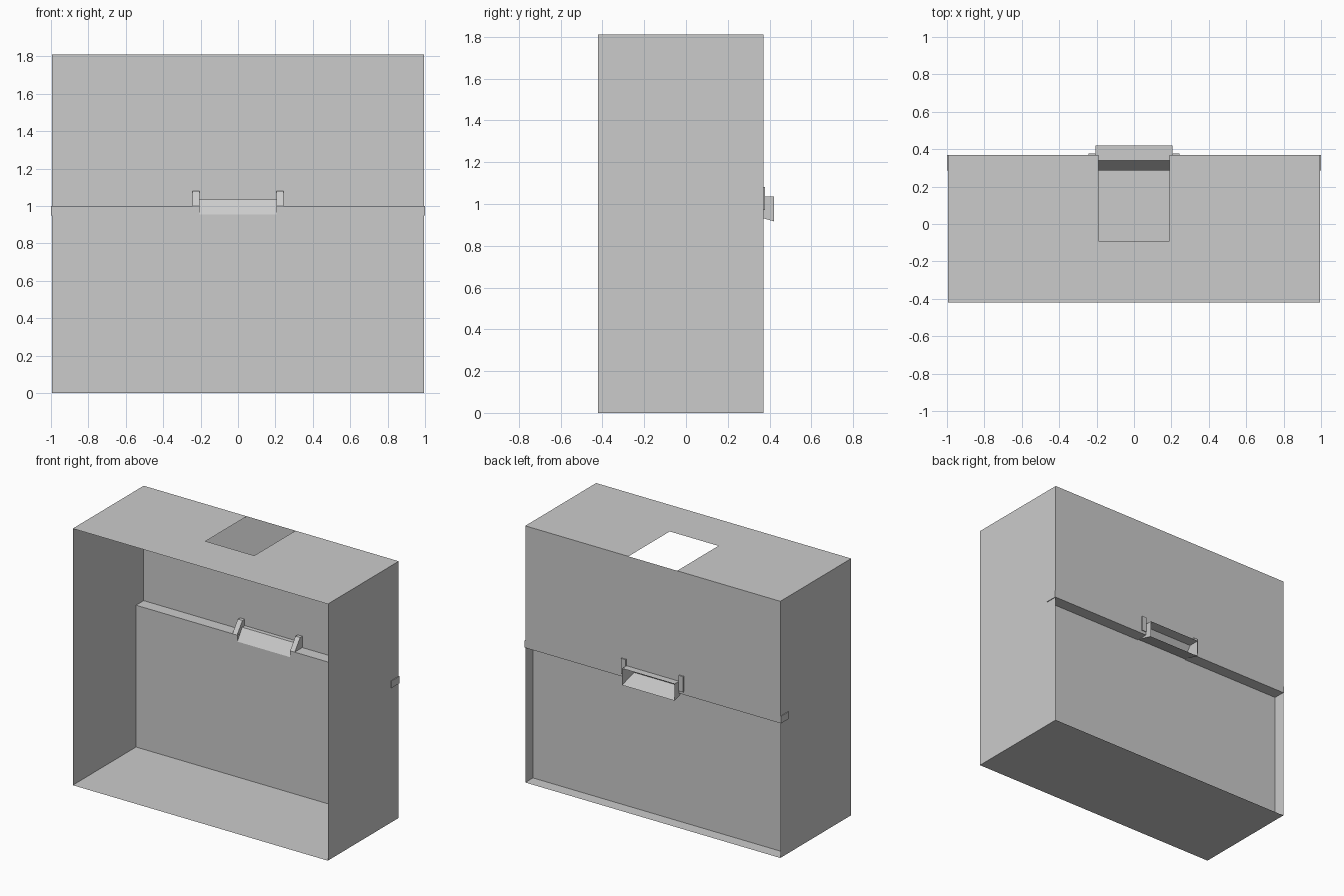
import bpy

if "Cube" in bpy.data.objects:
    bpy.data.objects.remove(bpy.data.objects["Cube"])

W, F, B, H = 0.995, -0.42, 0.37, 1.81   # half width, front, back, height
R = 0.285                               # recessed lower back panel
S = 0.205                               # half width of the grip pocket


def make(name, verts, faces):
    me = bpy.data.meshes.new(name)
    me.from_pydata(verts, [], faces)
    me.update()
    ob = bpy.data.objects.new(name, me)
    bpy.context.collection.objects.link(ob)
    return ob


def sheet(name, *verts):
    return make(name, verts, [list(range(len(verts)))])


def prism(name, profile, x0, x1, caps=True):
    """Extrude a closed (y, z) profile along x."""
    n = len(profile)
    verts = [(x, y, z) for x in (x0, x1) for y, z in profile]
    faces = [(i, (i + 1) % n, (i + 1) % n + n, i + n) for i in range(n)]
    if caps:
        faces += [list(range(n))[::-1], list(range(n, 2 * n))]
    return make(name, verts, faces)


# Floor and top, the top with a notch open to the back edge
sheet("floor", (-W, F, 0), (W, F, 0), (W, B, 0), (-W, B, 0))
h = 0.19
sheet("top", (-W, F, H), (W, F, H), (W, B, H), (h, B, H),
      (h, -0.09, H), (-h, -0.09, H), (-h, B, H), (-W, B, H))

# Lower back panel, set in from the rear edge, with a shallow notch
sheet("lower_back", (-W, R, 0), (W, R, 0), (W, R, 0.955), (-W, R, 0.955))

# Upper back panel with the slot for the grip pocket
sheet("upper_back", (-W, B, 1.0), (-S, B, 1.0), (-S, B, 1.035), (S, B, 1.035),
      (S, B, 1.0), (W, B, 1.0), (W, B, H), (-W, B, H))

# Mirrored parts: side walls, ledge halves, gussets and pocket cheeks
pocket = [(R, 0.955), (0.42, 0.917), (0.42, 1.035), (0.34, 1.035)]
gusset = [(R, 1.0), (0.378, 0.97), (0.378, 1.08), (0.345, 1.08)]
ledge = [(R, 0.95), (B, 0.95), (B, 1.0), (R, 1.0)]
for side, s in (("left", -1), ("right", 1)):
    sheet(side + "_wall", (s * W, F, 0), (s * W, B, 0), (s * W, B, H), (s * W, F, H))
    prism(side + "_ledge", ledge, s * S, s * 1.0)
    prism(side + "_gusset", gusset, s * 0.207, s * 0.243)
    sheet(side + "_pocket_cheek", *[(s * S, y, z) for y, z in pocket])

# Grip pocket: sloped tray, flat hood and slanted inner plate, open to the rear
for name, i in (("pocket_tray", 0), ("pocket_hood", 2), ("pocket_plate", 3)):
    (y0, z0), (y1, z1) = pocket[i], pocket[(i + 1) % 4]
    sheet(name, (-S, y0, z0), (S, y0, z0), (S, y1, z1), (-S, y1, z1))
